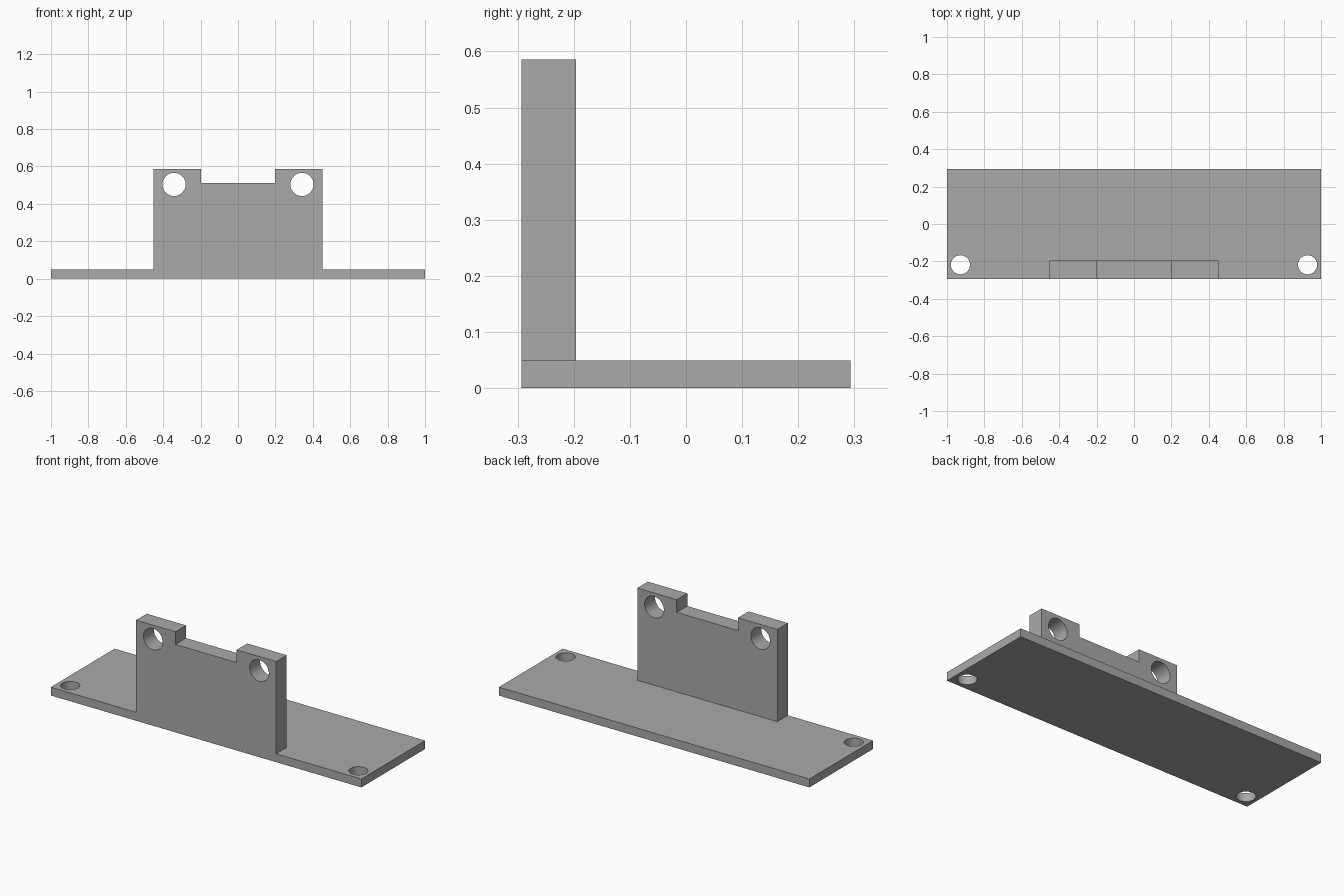
import bpy, bmesh
from math import radians
from mathutils import Matrix, Vector

cube = bpy.data.objects.get("Cube")
if cube:
    bpy.data.objects.remove(cube, do_unlink=True)

# Main dimensions
HALF_Y, BASE_TOP = 0.293, 0.049
WALL_BACK, WALL_TOP = -0.196, 0.586

grey = bpy.data.materials.new("plain grey")
grey.use_nodes = True
colour = (0.4, 0.4, 0.4, 1)
grey.diffuse_color = colour
grey.node_tree.nodes["Principled BSDF"].inputs["Base Color"].default_value = colour


def finish(name, bm):
    bmesh.ops.recalc_face_normals(bm, faces=bm.faces)
    mesh = bpy.data.meshes.new(name)
    bm.to_mesh(mesh)
    bm.free()
    mesh.materials.append(grey)
    obj = bpy.data.objects.new(name, mesh)
    bpy.context.collection.objects.link(obj)
    return obj


def prism(name, outline, y0, y1):
    """Extrude an x-z outline from y0 to y1."""
    bm = bmesh.new()
    face = bm.faces.new([bm.verts.new((x, y0, z)) for x, z in outline])
    out = bmesh.ops.extrude_face_region(bm, geom=[face])["geom"]
    moved = [v for v in out if isinstance(v, bmesh.types.BMVert)]
    bmesh.ops.translate(bm, verts=moved, vec=(0, y1 - y0, 0))
    return finish(name, bm)


def drill(name, radius, centre, turn):
    bm = bmesh.new()
    place = Matrix.Translation(Vector(centre)) @ Matrix.Rotation(turn, 4, "X")
    bmesh.ops.create_cone(bm, cap_ends=True, segments=48, radius1=radius,
                          radius2=radius, depth=0.3, matrix=place)
    return finish(name, bm)


def combine(target, tool, operation):
    mod = target.modifiers.new(tool.name, "BOOLEAN")
    mod.operation, mod.solver, mod.object = operation, "EXACT", tool
    bpy.context.view_layer.objects.active = target
    bpy.ops.object.modifier_apply(modifier=mod.name)
    bpy.data.objects.remove(tool, do_unlink=True)


# Flat base plate
bracket = prism("mounting_bracket",
                [(-1, 0), (1, 0), (1, BASE_TOP), (-1, BASE_TOP)], -HALF_Y, HALF_Y)

# Upright wall with a notch in its top edge, mirrored about x = 0
half = [(0.451, 0), (0.451, WALL_TOP), (0.197, WALL_TOP), (0.197, 0.512)]
wall = prism("upright_wall", half + [(-x, z) for x, z in reversed(half)],
             -HALF_Y, WALL_BACK)
combine(bracket, wall, "UNION")

# Screw holes through the base and through the wall ears
for side in (-1, 1):
    combine(bracket, drill("base_hole", 0.051, (side * 0.928, -0.218, 0), 0), "DIFFERENCE")
    combine(bracket, drill("wall_hole", 0.062, (side * 0.342, -0.245, 0.504),
                           radians(90)), "DIFFERENCE")

# Merge the flush faces
bm = bmesh.new()
bm.from_mesh(bracket.data)
bmesh.ops.remove_doubles(bm, verts=bm.verts, dist=0.0001)
bmesh.ops.dissolve_limit(bm, angle_limit=radians(1), verts=bm.verts, edges=bm.edges)
bm.to_mesh(bracket.data)
bm.free()

# Smooth hole walls, sharp edges
bracket.select_set(True)
bpy.context.view_layer.objects.active = bracket
bpy.ops.object.shade_smooth_by_angle(angle=radians(30))
